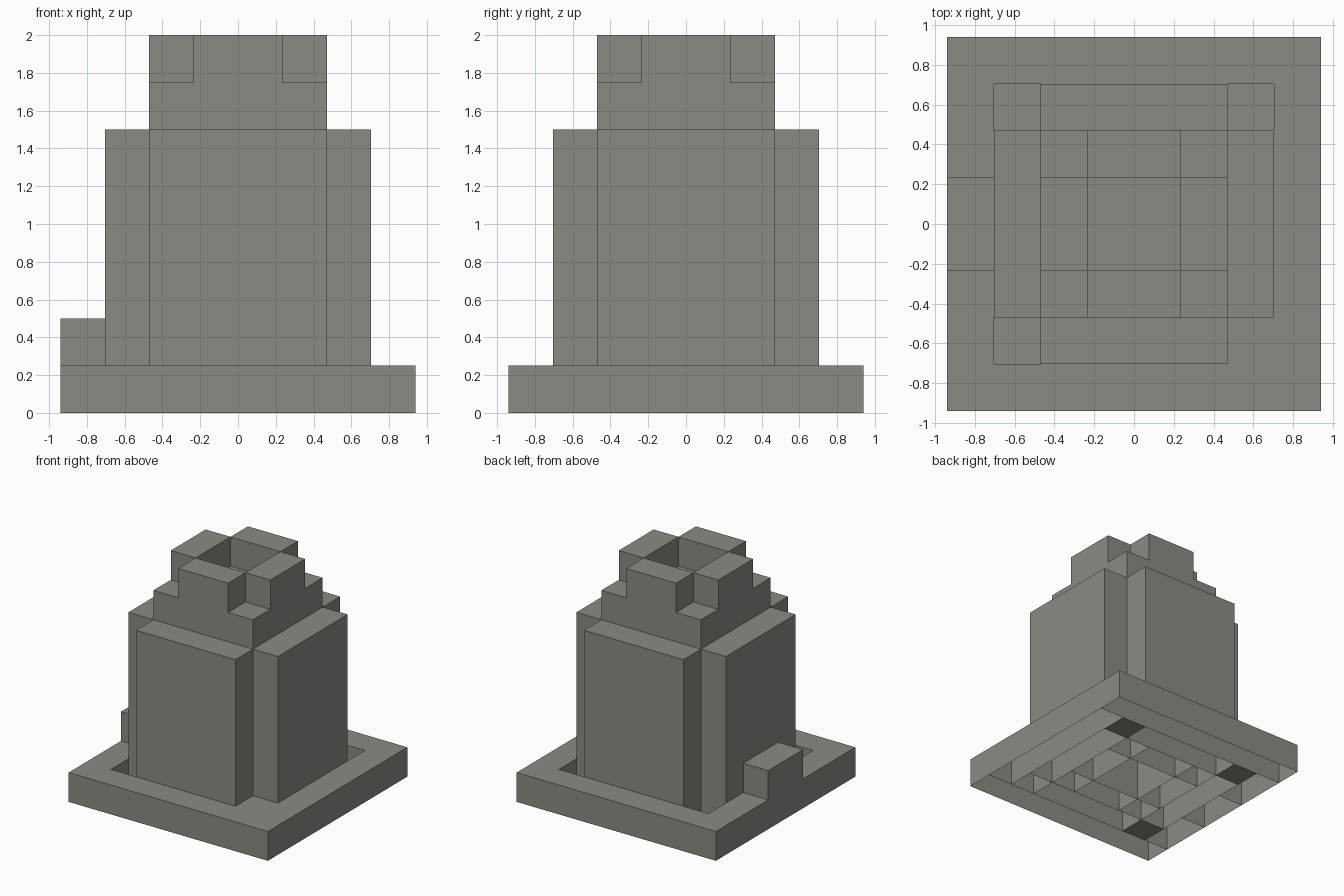
import bpy
import bmesh

cube = bpy.data.objects.get("Cube")
if cube:
    bpy.data.objects.remove(cube, do_unlink=True)

U = 0.235   # plan module
H = 0.25    # height module

stone = bpy.data.materials.new("grey_stone")
stone.use_nodes = True
COLOUR = (0.255, 0.26, 0.223, 1)
stone.diffuse_color = COLOUR
stone.node_tree.nodes["Principled BSDF"].inputs["Base Color"].default_value = COLOUR


def block(name, x0, x1, y0, y1, top):
    """Box standing on the ground, open underneath; a top of 0 gives a floor tile."""
    bm = bmesh.new()
    corners = [(x0, y0), (x1, y0), (x1, y1), (x0, y1)]
    base = bm.faces.new([bm.verts.new((x * U, y * U, 0)) for x, y in corners])
    if top:
        lid = bmesh.ops.extrude_face_region(bm, geom=[base])["geom"]
        for v in lid:
            if isinstance(v, bmesh.types.BMVert):
                v.co.z = top * H
        bottom = [f for f in bm.faces if all(v.co.z == 0 for v in f.verts)]
        bmesh.ops.delete(bm, geom=bottom, context="FACES_ONLY")
        bmesh.ops.recalc_face_normals(bm, faces=bm.faces)
    mesh = bpy.data.meshes.new(name)
    bm.to_mesh(mesh)
    bm.free()
    mesh.materials.append(stone)
    bpy.context.collection.objects.link(bpy.data.objects.new(name, mesh))


# Low rim around the base, with a raised step in the middle of the right side
for side, y in (("front", -4), ("back", 3)):
    block(f"rim_{side}", -4, 4, y, y + 1, 1)
block("rim_left", 3, 4, -3, 3, 1)
block("rim_right_front", -4, -3, -3, -1, 1)
block("rim_right_back", -4, -3, 1, 3, 1)
block("side_step", -4, -3, -1, 1, 2)

# Wall slabs and raised parapets on all four sides
for side, s in (("front", -1), ("back", 1)):
    near, far = sorted((2 * s, 3 * s))
    block(f"wall_{side}", -2, 2, near, far, 6)
    near, far = sorted((s, 2 * s))
    block(f"parapet_{side}", -1, 1, near, far, 8)
for side, s in (("right", -1), ("left", 1)):
    near, far = sorted((2 * s, 3 * s))
    block(f"wall_{side}", near, far, -2, 2, 6)
    near, far = sorted((s, 2 * s))
    block(f"parapet_{side}", near, far, -1, 1, 8)

# Tower core, corner columns, and the sunken or filled base corners
block("tower_core", -1, 1, -1, 1, 7)
for yname, y in (("front", -1), ("back", 1)):
    for xname, x in (("right", -1), ("left", 1)):
        xs, ys = sorted((x, 2 * x)), sorted((y, 2 * y))
        block(f"column_{yname}_{xname}", *xs, *ys, 7)
        xs, ys = sorted((2 * x, 3 * x)), sorted((2 * y, 3 * y))
        filled = x > 0 > y
        block(f"corner_floor_{yname}_{xname}", *xs, *ys, 1 if filled else 0)
